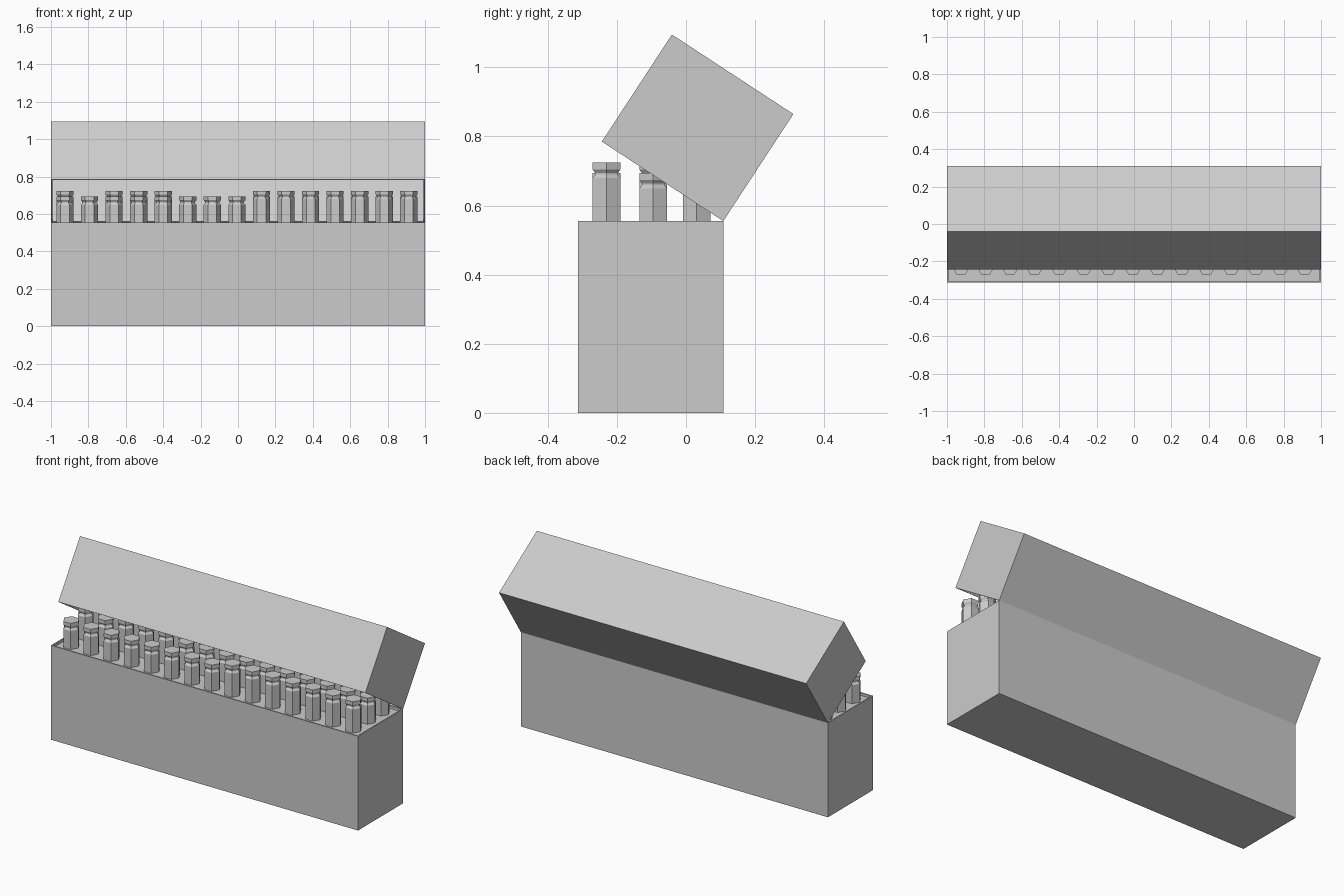
import bpy, bmesh, math
from mathutils import Matrix, Vector

cube = bpy.data.objects.get("Cube")
if cube:
    bpy.data.objects.remove(cube, do_unlink=True)

grey = bpy.data.materials.new("plain grey")
grey.use_nodes = True
colour = (0.6, 0.6, 0.6, 1)
grey.diffuse_color = colour
grey.node_tree.nodes["Principled BSDF"].inputs["Base Color"].default_value = colour

DEPTH, RIM, WALL = 0.42, 0.555, 0.011
FRONT, HINGE_Y = -0.312, 0.108


def finish(name, bm):
    bmesh.ops.recalc_face_normals(bm, faces=bm.faces)
    mesh = bpy.data.meshes.new(name)
    bm.to_mesh(mesh)
    bm.free()
    mesh.materials.append(grey)
    obj = bpy.data.objects.new(name, mesh)
    bpy.context.collection.objects.link(obj)
    return obj


def tray(name, height, recess, opening):
    """Block whose opening side (+1 top, -1 bottom) has a thin rim and a recess.
    The origin is on the bottom back edge."""
    bm = bmesh.new()
    bmesh.ops.create_cube(bm, size=1)
    bmesh.ops.scale(bm, vec=(2, DEPTH, height), verts=bm.verts)
    bmesh.ops.translate(bm, vec=(0, -DEPTH / 2, height / 2), verts=bm.verts)
    face = next(f for f in bm.faces if f.normal.z * opening > 0.9)
    bmesh.ops.inset_region(bm, faces=[face], thickness=WALL)
    floor = bmesh.ops.extrude_face_region(bm, geom=[face])
    verts = [v for v in floor["geom"] if isinstance(v, bmesh.types.BMVert)]
    bmesh.ops.translate(bm, vec=(0, 0, -opening * recess), verts=verts)
    if face.is_valid:
        bmesh.ops.delete(bm, geom=[face], context="FACES")
    return finish(name, bm)


# Base box with a shallow tray, and the hollow lid tipped back on its hinge
box = tray("box_base", RIM, 0.015, 1)
box.location = (0, HINGE_Y, 0)

lid = tray("hinged_lid", 0.37, 0.359, -1)
lid.location = (0, HINGE_Y, RIM)
lid.rotation_euler.x = -math.radians(33.2)


def stick(name, x, y, top):
    """Six-sided stick with a shallow groove below its cap."""
    r = 0.046
    profile = [(RIM - 0.015, r), (top - 0.045, r), (top - 0.035, r - 0.008),
               (top - 0.03, r - 0.008), (top - 0.02, r), (top, r)]
    bm = bmesh.new()
    rings = [[bm.verts.new((x + rad * math.cos(i * math.pi / 3),
                            y + rad * math.sin(i * math.pi / 3), z))
              for i in range(6)] for z, rad in profile]
    for low, high in zip(rings, rings[1:]):
        for i in range(6):
            j = (i + 1) % 6
            bm.faces.new((low[i], low[j], high[j], high[i]))
    bm.faces.new(rings[0])
    bm.faces.new(rings[-1])
    finish(name, bm)


# Three rows of sticks, T for tall and s for short
rows = {"front": (-0.23, "ssssssssTTTTTTT"),
        "middle": (-0.095, "TsTTTssssssssss"),
        "back": (0.031, "sssssssssssssss")}
for row, (y, sizes) in rows.items():
    for i, size in enumerate(sizes):
        stick(f"{row}_stick_{i + 1}", -0.925 + i * 0.1313, y,
              0.724 if size == "T" else 0.694)
